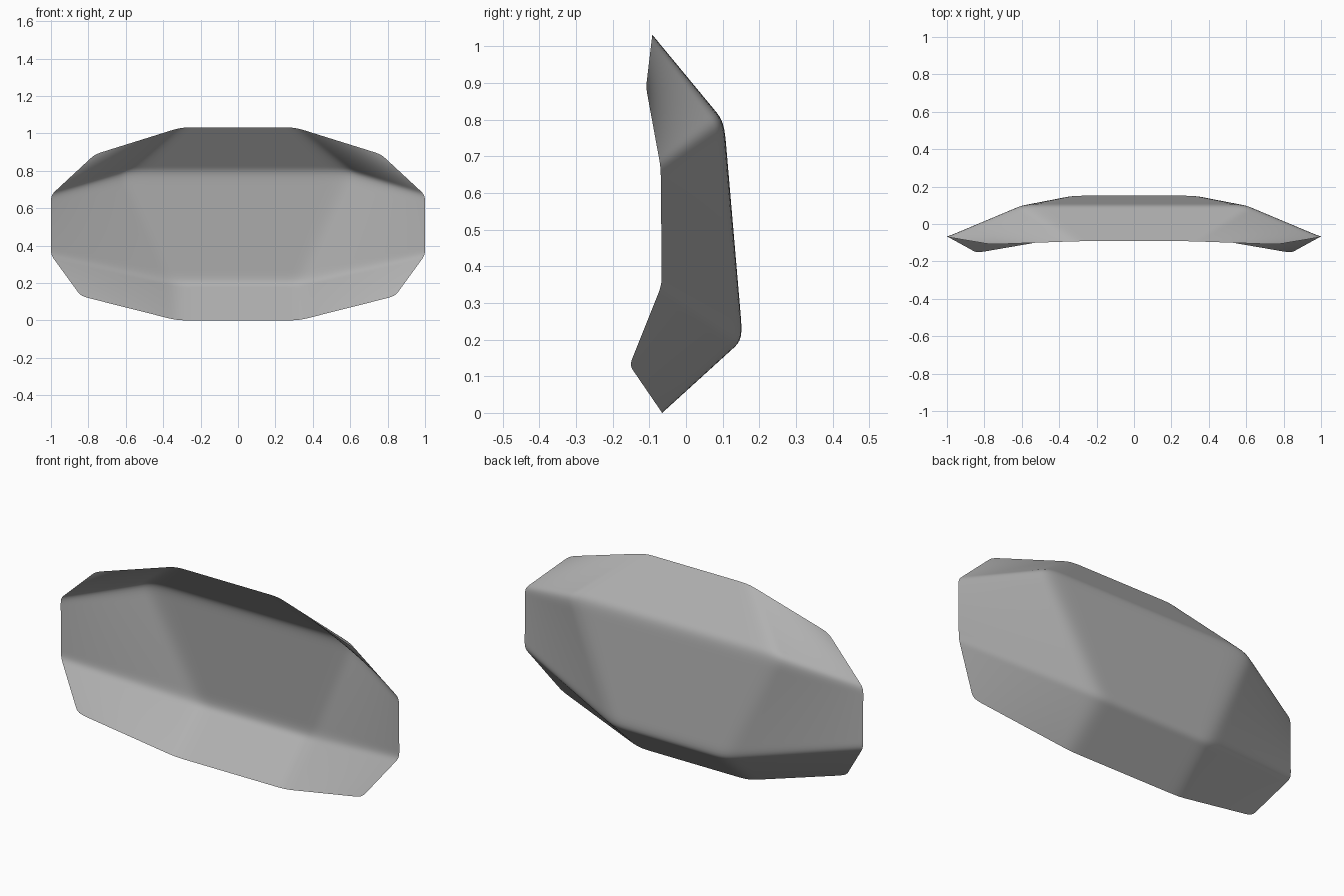
import bpy
import bmesh

if "Cube" in bpy.data.objects:
    bpy.data.objects.remove(bpy.data.objects["Cube"])

# Right half of each panel row, bottom to top: (outer point, inner point)
ROWS = [
    ((0.84, -0.154, 0.13), (0.325, -0.065, 0.0)),
    ((1.0, -0.066, 0.35), (0.33, 0.155, 0.2)),
    ((1.0, -0.069, 0.67), (0.6, 0.104, 0.795)),
    ((0.765, -0.109, 0.888), (0.305, -0.092, 1.032)),
]


def flip(p):
    return (-p[0], p[1], p[2])


# Coarse dished shell: a 4 x 4 grid of points, open towards the front
bm = bmesh.new()
grid = [[bm.verts.new(p) for p in (flip(outer), flip(inner), inner, outer)]
        for outer, inner in ROWS]
for low, high in zip(grid, grid[1:]):
    for c in range(3):
        bm.faces.new((low[c], high[c], high[c + 1], low[c + 1]))
mesh = bpy.data.meshes.new("curved_shell")
bm.to_mesh(mesh)
bm.free()

for poly in mesh.polygons:
    poly.use_smooth = True
shell = bpy.data.objects.new("curved_shell", mesh)
bpy.context.collection.objects.link(shell)

# Darker grey finish
grey = bpy.data.materials.new("dark_grey")
grey.diffuse_color = (0.44, 0.44, 0.44, 1.0)
grey.use_nodes = True
grey.node_tree.nodes["Principled BSDF"].inputs["Base Color"].default_value = grey.diffuse_color
mesh.materials.append(grey)

# Even cuts keep the panels flat, then smoothing softens folds and corners
cuts = shell.modifiers.new("panel_cuts", 'SUBSURF')
cuts.subdivision_type = 'SIMPLE'
cuts.levels = cuts.render_levels = 3
soften = shell.modifiers.new("soft_folds", 'SUBSURF')
soften.levels = soften.render_levels = 2
